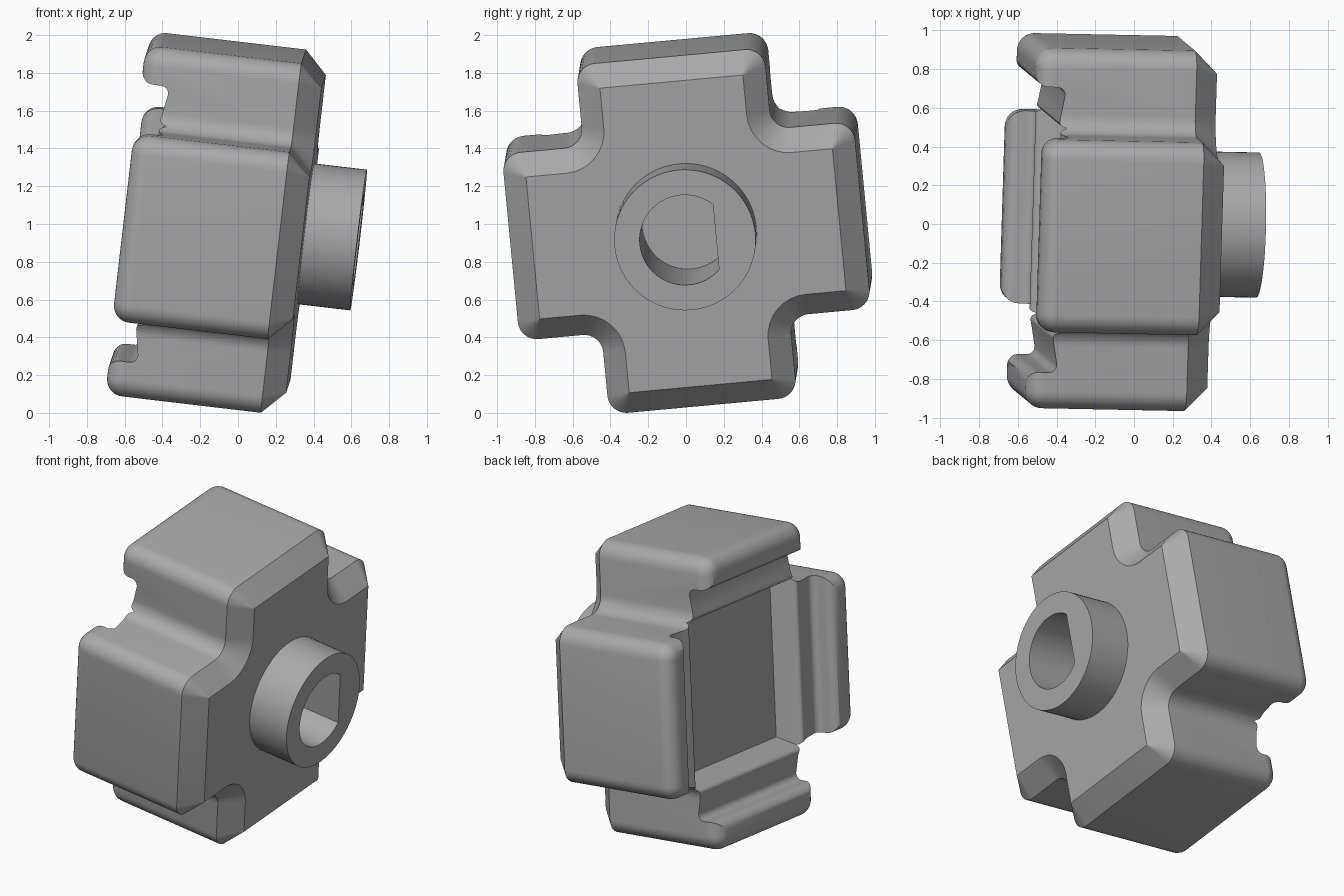
import bpy, bmesh
from math import sin, cos, pi, radians
from mathutils import Vector, Matrix

default = bpy.data.objects.get("Cube")
if default:
    bpy.data.objects.remove(default, do_unlink=True)

# Single grey material
grey = bpy.data.materials.new("mid_grey")
grey.use_nodes = True
colour = (0.4, 0.4, 0.4, 1)
grey.diffuse_color = colour
grey.node_tree.nodes["Principled BSDF"].inputs["Base Color"].default_value = colour

# Tilted frame: local z runs along the hub, origin on the front face centre
axis = Vector((0.993, -0.02, -0.117)).normalized()
side = Vector((0.031, 0.996, 0.092))
side = (side - axis * side.dot(axis)).normalized()
frame = Matrix((side, axis.cross(side), axis)).transposed().to_4x4()
frame = Matrix.Translation((0.36, 0.0, 0.948)) @ frame

REACH, HALF, ROUND = 0.935, 0.5, 0.1


def arc(cx, cy, r, start, end, n=8):
    steps = [radians(start + (end - start) * i / n) for i in range(n + 1)]
    return [(cx + r * cos(t), cy + r * sin(t)) for t in steps]


def cross_outline(inset):
    """Cross with rounded outer and inner corners, shrunk by inset."""
    c = max(ROUND - inset, 0.002)
    far, near, inner = REACH - inset - c, HALF - inset - c, HALF + ROUND
    pts = arc(far, near, c, 0, 90)
    pts += arc(inner, inner, ROUND + inset, 270, 180)
    pts += arc(near, far, c, 0, 90)
    ring = []
    for _ in range(4):
        ring += pts
        pts = [(-y, x) for x, y in pts]
    return ring


def square(h):
    return [(h, -h), (h, h), (-h, h), (-h, -h)]


def loft(name, sections):
    """Solid through a stack of (outline, height) sections."""
    bm = bmesh.new()
    rings = [[bm.verts.new((x, y, z)) for x, y in pts] for pts, z in sections]
    for a, b in zip(rings, rings[1:]):
        for i in range(len(a)):
            j = (i + 1) % len(a)
            bm.faces.new((a[i], a[j], b[j], b[i]))
    bm.faces.new(rings[0])
    bm.faces.new(rings[-1])
    bmesh.ops.recalc_face_normals(bm, faces=bm.faces)
    mesh = bpy.data.meshes.new(name)
    bm.to_mesh(mesh)
    bm.free()
    mesh.materials.append(grey)
    obj = bpy.data.objects.new(name, mesh)
    bpy.context.collection.objects.link(obj)
    obj.matrix_world = frame
    return obj


def cut(target, cutter):
    bpy.context.view_layer.objects.active = target
    mod = target.modifiers.new("cut", 'BOOLEAN')
    mod.operation, mod.solver, mod.object = 'DIFFERENCE', 'EXACT', cutter
    bpy.ops.object.modifier_apply(modifier=mod.name)


# Cross body: chamfered front rim, rounded back rim
back_rim = arc(0.09, -0.86, 0.09, 180, 270, 8)
body = loft("cross_body", [(cross_outline(d), z) for d, z in [(0.12, 0), (0.0, -0.12)] + back_rim])

# Hub with a D-shaped bore
hub = loft("hub", [(arc(0, 0, 0.375, 0, 354.375, 63), z) for z in (-0.03, 0.28)])
flat = 46.5
bore = loft("bore_cutter", [(arc(0, 0, 0.24, flat, 360 - flat, 48), z) for z in (-0.44, 0.4)])

# Stepped square recess in the back, leaving a hooked lip on each arm
lip = arc(0.80, -0.89, 0.06, 270, 180, 6)
groove = arc(0.70, -0.84, 0.04, 0, 90, 4)
ridge = arc(0.56, -0.80, 0.025, 270, 200, 4)
profile = [(0.80, -1.1)] + lip + groove + ridge + [(0.485, -0.67)]
recess = loft("recess_cutter", [(square(h), z) for h, z in profile])

bpy.context.view_layer.update()
cut(body, recess)
cut(body, bore)
cut(hub, bore)
for helper in (recess, bore):
    bpy.data.objects.remove(helper, do_unlink=True)

# Smooth rounded edges, keep hard ones
for obj in (body, hub):
    bpy.ops.object.select_all(action='DESELECT')
    obj.select_set(True)
    bpy.context.view_layer.objects.active = obj
    bpy.ops.object.shade_smooth_by_angle(angle=radians(30))
